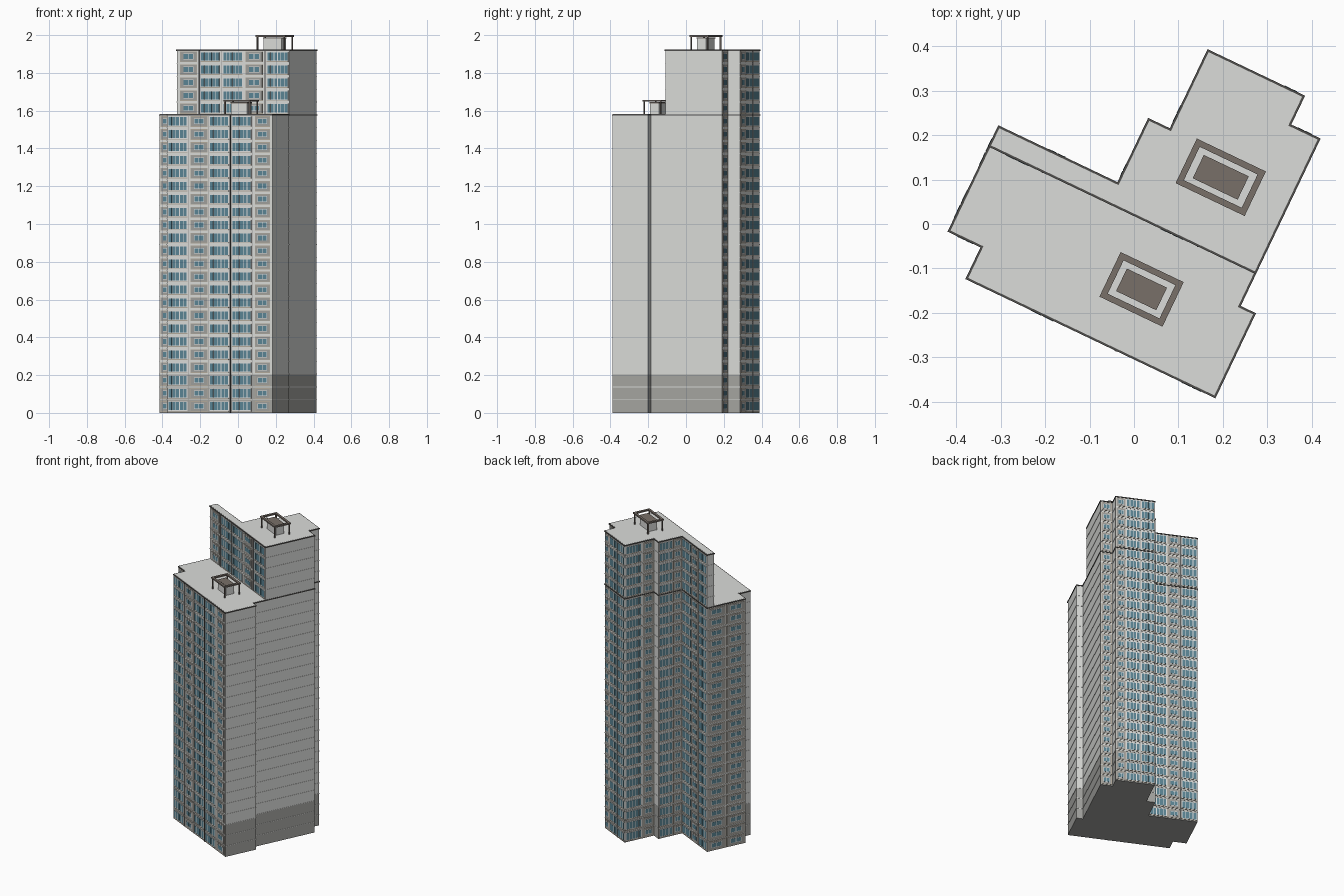
import bpy, bmesh, math
from mathutils import Vector, Matrix

if "Cube" in bpy.data.objects:
    bpy.data.objects.remove(bpy.data.objects["Cube"])

FL = 1.92 / 28                      # storey height
LOW, HIGH, BASE = 23 * FL, 28 * FL, 3 * FL
ROT = Matrix.Rotation(math.radians(-25.5), 4, 'Z')

# Palette
COLOURS = [("pale_wall", (0.71, 0.72, 0.70)), ("base_grey", (0.38, 0.38, 0.36)),
           ("dark_trim", (0.08, 0.077, 0.073)), ("window_blue", (0.105, 0.235, 0.30)),
           ("frame_white", (0.74, 0.75, 0.74)), ("tan_surround", (0.45, 0.40, 0.33)),
           ("roof_brown", (0.19, 0.16, 0.14)), ("panel_grey", (0.35, 0.35, 0.335))]
WALL, GREY, DARK, BLUE, WHITE, TAN, BROWN, PANEL = range(8)
mats = []
for name, c in COLOURS:
    m = bpy.data.materials.new(name)
    m.diffuse_color = (*c, 1)
    m.use_nodes = True
    m.node_tree.nodes["Principled BSDF"].inputs["Base Color"].default_value = m.diffuse_color
    mats.append(m)


def finish(name, bm, count=1):
    bm.transform(ROT)
    bmesh.ops.recalc_face_normals(bm, faces=bm.faces)
    me = bpy.data.meshes.new(name)
    bm.to_mesh(me)
    bm.free()
    for m in mats:
        me.materials.append(m)
    ob = bpy.data.objects.new(name, me)
    bpy.context.collection.objects.link(ob)
    if count > 1:                   # repeat one storey upwards
        a = ob.modifiers.new("storeys", 'ARRAY')
        a.count = count
        a.use_relative_offset = False
        a.use_constant_offset = True
        a.constant_offset_displace = (0, 0, FL)
    return ob


def prism(bm, pts, z0, z1, mat):
    lo = [bm.verts.new((p[0], p[1], z0)) for p in pts]
    hi = [bm.verts.new((p[0], p[1], z1)) for p in pts]
    faces = [bm.faces.new(lo[::-1]), bm.faces.new(hi)]
    for i in range(len(pts)):
        j = (i + 1) % len(pts)
        faces.append(bm.faces.new((lo[i], lo[j], hi[j], hi[i])))
    for f in faces:
        f.material_index = mat


def offset(pts, d):
    """Move every side of a square-cornered outline outwards by d."""
    out = []
    for i, p in enumerate(pts):
        p = Vector(p)
        a = (p - Vector(pts[i - 1])).normalized()
        b = (Vector(pts[(i + 1) % len(pts)]) - p).normalized()
        n1, n2 = Vector((a.y, -a.x)), Vector((b.y, -b.x))
        s = n1 if n1.dot(n2) > 0.9 else n1 + n2
        out.append(p + s * d)
    return out


def rect(cx, cy, w, h):
    return [(cx + sx * w / 2, cy + sy * h / 2) for sx, sy in ((-1, -1), (1, -1), (1, 1), (-1, 1))]


def plate(bm, edge, t0, t1, z0, z1, depth, mat):
    """Thin box on a wall; t runs 0..1 along the wall."""
    p, q = edge
    d = q - p
    n = Vector((d.y, -d.x)).normalized() * depth
    a, b = p + d * t0, p + d * t1
    prism(bm, [a + n, b + n, b, a], z0, z1, mat)


def bay(bm, edge, kind, t0, t1, z):
    w = t1 - t0
    length = (edge[1] - edge[0]).length
    if kind == 'pipe':
        plate(bm, edge, t0, t1, z, z + FL, 0.004, DARK)
    elif kind == 'seam':            # shallow grey joint
        plate(bm, edge, t0, t1, z, z + FL, 0.003, PANEL)
    elif kind == 'big':             # glazed balcony
        plate(bm, edge, t0, t1, z + 0.011, z + 0.060, 0.002, WHITE)
        plate(bm, edge, t0, t1, z + 0.007, z + 0.011, 0.003, TAN)
        n = max(2, round(w * length / 0.021))
        for i in range(n):
            c = t0 + w * (0.02 + 0.96 * (i + 0.5) / n)
            plate(bm, edge, c - 0.385 * w / n, c + 0.385 * w / n, z + 0.014, z + 0.057, 0.003, BLUE)
    else:                           # framed panel with a small window
        plate(bm, edge, t0, t1, z + 0.006, z + 0.062, 0.002, TAN)
        m = 0.0035 / length
        plate(bm, edge, t0 + m, t1 - m, z + 0.0095, z + 0.0585, 0.0026, PANEL)
        plate(bm, edge, t0 + w * 0.2, t1 - w * 0.2, z + 0.020, z + 0.050, 0.0032, WHITE)
        for s in (0.225, 0.52):
            plate(bm, edge, t0 + w * s, t0 + w * (s + 0.255), z + 0.0225, z + 0.0475, 0.004, BLUE)


# Outlines, counter-clockwise from the front left corner
right_back = [(.296, .354), (.223, .354), (.223, .426), (-.020, .426), (-.020, .229),
              (-.074, .229), (-.074, .069), (-.371, .069)]
outer_low = [(-.289, -.275), (.334, -.275), (.334, -.063), (.296, -.063)] + right_back + \
            [(-.371, -.196), (-.289, -.196)]
outer_high = [(-.371, .016), (.296, .016)] + right_back
low, high = offset(outer_low, -0.003), offset(outer_high, -0.003)


def edge(pts, i):
    return Vector(pts[i]), Vector(pts[(i + 1) % len(pts)])


# Walls
for name, pts, z0, z1, mat in (("base_walls", low, 0, BASE, GREY),
                               ("main_walls", low, BASE, LOW, WALL),
                               ("upper_walls", high, LOW, HIGH, WALL)):
    bm = bmesh.new()
    prism(bm, pts, z0, z1, mat)
    finish(name, bm)

# Thin floor ledges
for name, pts, z, n in (("main_floor_ledges", low, FL, 22), ("upper_floor_ledges", high, 24 * FL, 4)):
    bm = bmesh.new()
    prism(bm, offset(pts, 0.0015), z - 0.0015, z + 0.0015, WALL)
    finish(name, bm, n)

# Roofs with dark edging
for name, pts, z in (("lower_roof", outer_low, LOW), ("upper_roof", outer_high, HIGH)):
    bm = bmesh.new()
    prism(bm, pts, z - 0.003, z + 0.003, DARK)
    prism(bm, offset(pts, -0.005), z + 0.002, z + 0.004, WALL)
    finish(name, bm)

# Window layouts: wall index -> bays
FRONT = [('big', .01, .195), ('seam', .207, .210), ('small', .225, .385), ('seam', .396, .399),
         ('big', .405, .588), ('pipe', .598, .607), ('big', .617, .80), ('seam', .81, .813),
         ('small', .835, .98)]
FRONT_UP = [('small', .03, .18), ('pipe', .197, .202), ('big', .212, .385), ('seam', .394, .398),
            ('big', .408, .585), ('small', .61, .765), ('pipe', .783, .788), ('big', .80, .99)]
ONE = [('small', .08, .92)]
TWO = [('small', .02, .47), ('small', .51, .98)]
MIXED = [('big', .02, .37), ('small', .39, .645), ('seam', .655, .662), ('big', .675, .985)]
PAIR = [('big', .03, .58), ('small', .62, .98)]
DOUBLE = [('small', .02, .25), ('big', .27, .62), ('seam', .635, .642), ('big', .655, .985)]

facades = (("main_windows", low, {0: FRONT, 11: TWO, 12: ONE}, 0, 23),
           ("rear_windows", low, {4: ONE, 6: DOUBLE, 7: PAIR, 9: PAIR, 10: MIXED}, 0, 28),
           ("upper_front_windows", high, {0: FRONT_UP}, LOW, 5))
for name, pts, layout, z, n in facades:
    bm = bmesh.new()
    for i, bays in layout.items():
        for kind, t0, t1 in bays:
            bay(bm, edge(pts, i), kind, t0, t1, z)
    finish(name, bm, n)

# Roof huts, each under an open frame on posts
for name, world, ring, hut, z in (("lower", (.017, -.147), (.157, .111), (.100, .056), LOW),
                                  ("upper", (.195, .105), (.172, .111), (.112, .058), HIGH)):
    c = ROT.inverted() @ Vector((*world, 0))
    top = z + 0.080
    bm = bmesh.new()
    prism(bm, rect(c.x, c.y, hut[0] * .94, hut[1] * .92), z, z + 0.062, WALL)
    prism(bm, rect(c.x, c.y, *hut), z + 0.062, z + 0.068, BROWN)
    finish(name + "_roof_hut", bm)
    bm = bmesh.new()
    w, h, b = ring[0], ring[1], 0.014
    for s in (-1, 1):
        prism(bm, rect(c.x, c.y + s * (h - b) / 2, w, b), top - 0.009, top, BROWN)
        prism(bm, rect(c.x + s * (w - b) / 2, c.y, b, h - 2 * b), top - 0.009, top, BROWN)
        for t in (-1, 1):
            prism(bm, rect(c.x + s * (w - b) / 2, c.y + t * (h - b) / 2, .007, .007),
                  z, top - 0.009, BROWN)
    finish(name + "_roof_frame", bm)
